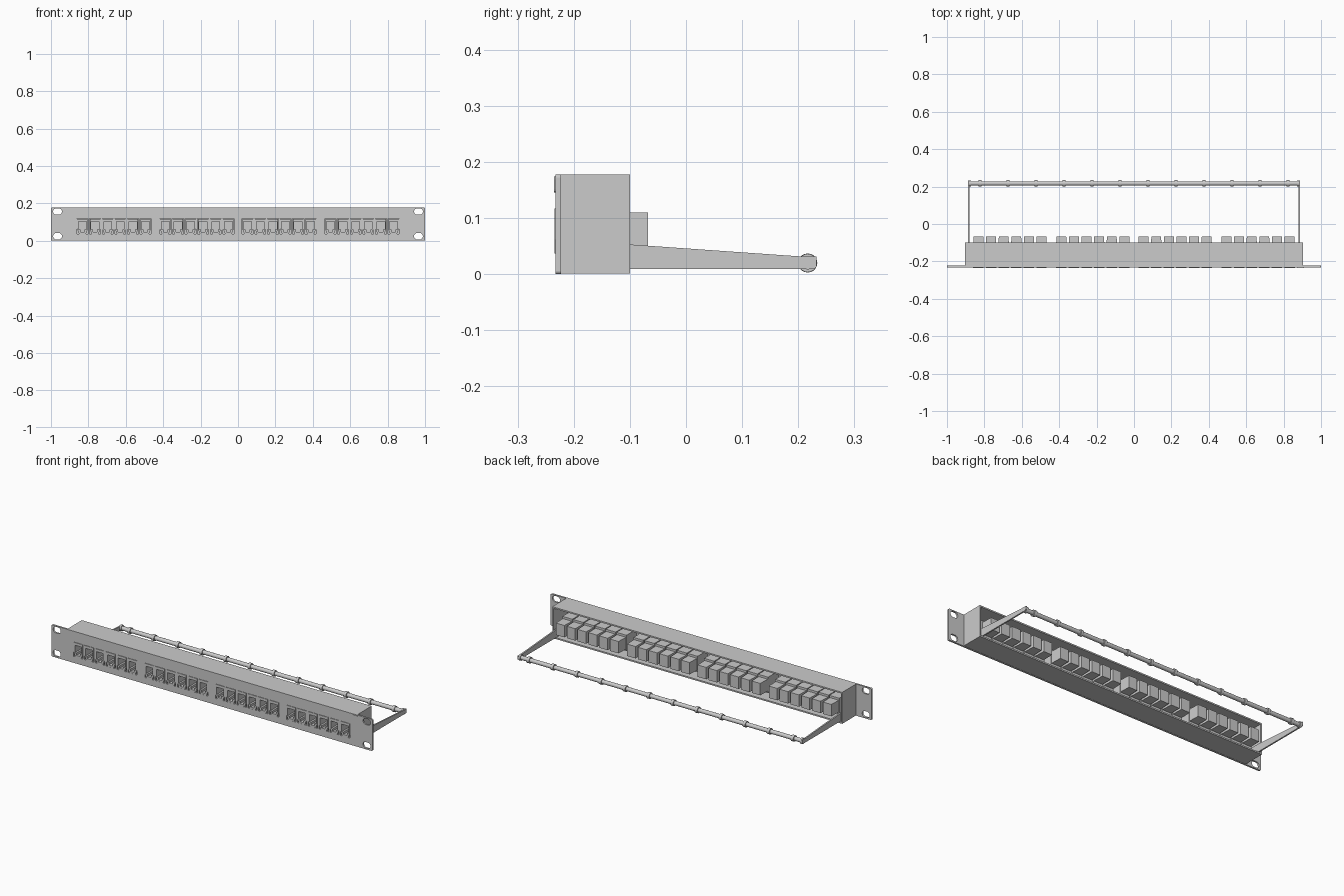
import bpy, bmesh, math
from mathutils import Vector, Matrix

if "Cube" in bpy.data.objects:
    bpy.data.objects.remove(bpy.data.objects["Cube"])

def finish(name, bm, smooth=False):
    bmesh.ops.recalc_face_normals(bm, faces=bm.faces)
    me = bpy.data.meshes.new(name)
    bm.to_mesh(me)
    bm.free()
    ob = bpy.data.objects.new(name, me)
    bpy.context.collection.objects.link(ob)
    if smooth:
        bpy.ops.object.select_all(action='DESELECT')
        ob.select_set(True)
        bpy.context.view_layer.objects.active = ob
        bpy.ops.object.shade_smooth_by_angle(angle=math.radians(35))
    return ob

def box(bm, x0, x1, y0, y1, z0, z1):
    m = Matrix.Translation(((x0 + x1) / 2, (y0 + y1) / 2, (z0 + z1) / 2)) @ \
        Matrix.Diagonal((x1 - x0, y1 - y0, z1 - z0, 1))
    bmesh.ops.create_cube(bm, size=1, matrix=m)

def prism(bm, pts, y0, y1):
    # x/z outline extruded along y
    f = bm.faces.new([bm.verts.new((x, y0, z)) for x, z in pts])
    r = bmesh.ops.extrude_face_region(bm, geom=[f])
    vs = [v for v in r['geom'] if isinstance(v, bmesh.types.BMVert)]
    bmesh.ops.translate(bm, verts=vs, vec=(0, y1 - y0, 0))

def rounded(cx, cz, w, h, r, n=5):
    pts = []
    for i, (sx, sz) in enumerate(((1, 1), (-1, 1), (-1, -1), (1, -1))):
        for k in range(n + 1):
            a = math.pi / 2 * (i + k / n)
            pts.append((cx + sx * (w / 2 - r) + r * math.cos(a),
                        cz + sz * (h / 2 - r) + r * math.sin(a)))
    return pts

H = 0.178
F = -0.233
ports = [g + (i - 2.5) * 0.0674 for g in (-0.663, -0.22, 0.22, 0.663) for i in range(6)]

# Front plate with port openings and rack slots
bm = bmesh.new()
prism(bm, rounded(0, H / 2, 2, H, 0.006, 3), F, -0.223)
plate = finish("front_plate", bm)
bm = bmesh.new()
for px in ports:
    box(bm, px - 0.029, px + 0.029, -0.26, -0.2, 0.036, 0.118)
for sx in (-0.965, 0.965):
    for z in (0.024, 0.156):
        prism(bm, rounded(sx, z, 0.047, 0.034, 0.0165), -0.26, -0.2)
cutter = finish("opening_cutter", bm)
cutter.hide_render = True
cutter.hide_viewport = True
mod = plate.modifiers.new("openings", 'BOOLEAN')
mod.object = cutter
mod.solver = 'EXACT'

# Housing walls, open at the back
bm = bmesh.new()
box(bm, -0.903, 0.903, -0.224, -0.1, H - 0.008, H)
box(bm, -0.903, 0.903, -0.224, -0.1, 0.001, 0.009)
for s in (-1, 1):
    box(bm, min(s * 0.903, s * 0.895), max(s * 0.903, s * 0.895), -0.224, -0.1, 0.009, H - 0.008)
finish("housing", bm)

# Jacks: hollow stepped socket at the front, terminal block at the back
def jack_shell(bm, px):
    o, w, n = 0.028, 0.021, 0.011
    outer = [(-o, .117), (o, .117), (o, .062), (.018, .037), (.012, .037), (-.012, .037), (-.018, .037), (-o, .062)]
    inner = [(-w, .102), (w, .102), (w, .06), (n, .06), (n, .047), (-n, .047), (-n, .06), (-w, .06)]
    def loop(pts, y):
        return [bm.verts.new((px + x, y, z)) for x, z in pts]
    def join(a, b):
        for i in range(len(a)):
            j = (i + 1) % len(a)
            bm.faces.new((a[i], a[j], b[j], b[i]))
    ob, of = loop(outer, -0.15), loop(outer, -0.2345)
    nf, nb = loop(inner, -0.2345), loop(inner, -0.165)
    join(ob, of)
    join(of, nf)
    join(nf, nb)
    bm.faces.new(nb)
    bm.faces.new(ob)

bm = bmesh.new()
for px in ports:
    jack_shell(bm, px)
finish("jack_sockets", bm)

bm = bmesh.new()
for px in ports:
    box(bm, px - 0.031, px + 0.031, -0.222, -0.132, 0.032, 0.122)
    bmesh.ops.delete(bm, geom=[f for f in bm.faces if f.calc_center_median().y < -0.2219], context='FACES_ONLY')
finish("jack_collars", bm)

bm = bmesh.new()
for px in ports:
    box(bm, px - 0.0285, px + 0.0285, -0.134, -0.068, 0.043, 0.11)
for v in bm.verts:
    if v.co.y > -0.07:
        c = min(ports, key=lambda p: abs(p - v.co.x))
        v.co.x = c + (v.co.x - c) * 0.92
finish("terminal_blocks", bm)

# Cable support arms
for side, s in (("left", -1), ("right", 1)):
    bm = bmesh.new()
    prof = [(-0.22, .009), (.228, .009), (.233, .014), (.233, .032), (.2, .032), (-0.1, .053), (-0.22, .053)]
    f = bm.faces.new([bm.verts.new((s * 0.88, y, z)) for y, z in prof])
    r = bmesh.ops.extrude_face_region(bm, geom=[f])
    bmesh.ops.translate(bm, vec=(s * 0.008, 0, 0),
                        verts=[v for v in r['geom'] if isinstance(v, bmesh.types.BMVert)])
    finish(side + "_support_arm", bm)

# Rear cable bar and its retaining rings
def rod(bm, cx, length, rad):
    m = Matrix.Translation((cx, 0.217, 0.02)) @ Matrix.Rotation(math.pi / 2, 4, 'Y')
    bmesh.ops.create_cone(bm, cap_ends=True, segments=20, radius1=rad, radius2=rad, depth=length, matrix=m)

bm = bmesh.new()
rod(bm, 0, 1.775, 0.0115)
finish("cable_bar", bm, True)
bm = bmesh.new()
for i in range(12):
    rod(bm, (i - 5.5) * 0.1497, 0.016, 0.017)
for s in (-1, 1):
    rod(bm, s * 0.877, 0.012, 0.0165)
finish("bar_rings", bm, True)

# Small blank tab near the upper right corner
bm = bmesh.new()
prism(bm, rounded(0.89, 0.16, 0.036, 0.028, 0.005, 3), -0.235, F + 0.001)
finish("blank_tab", bm)
